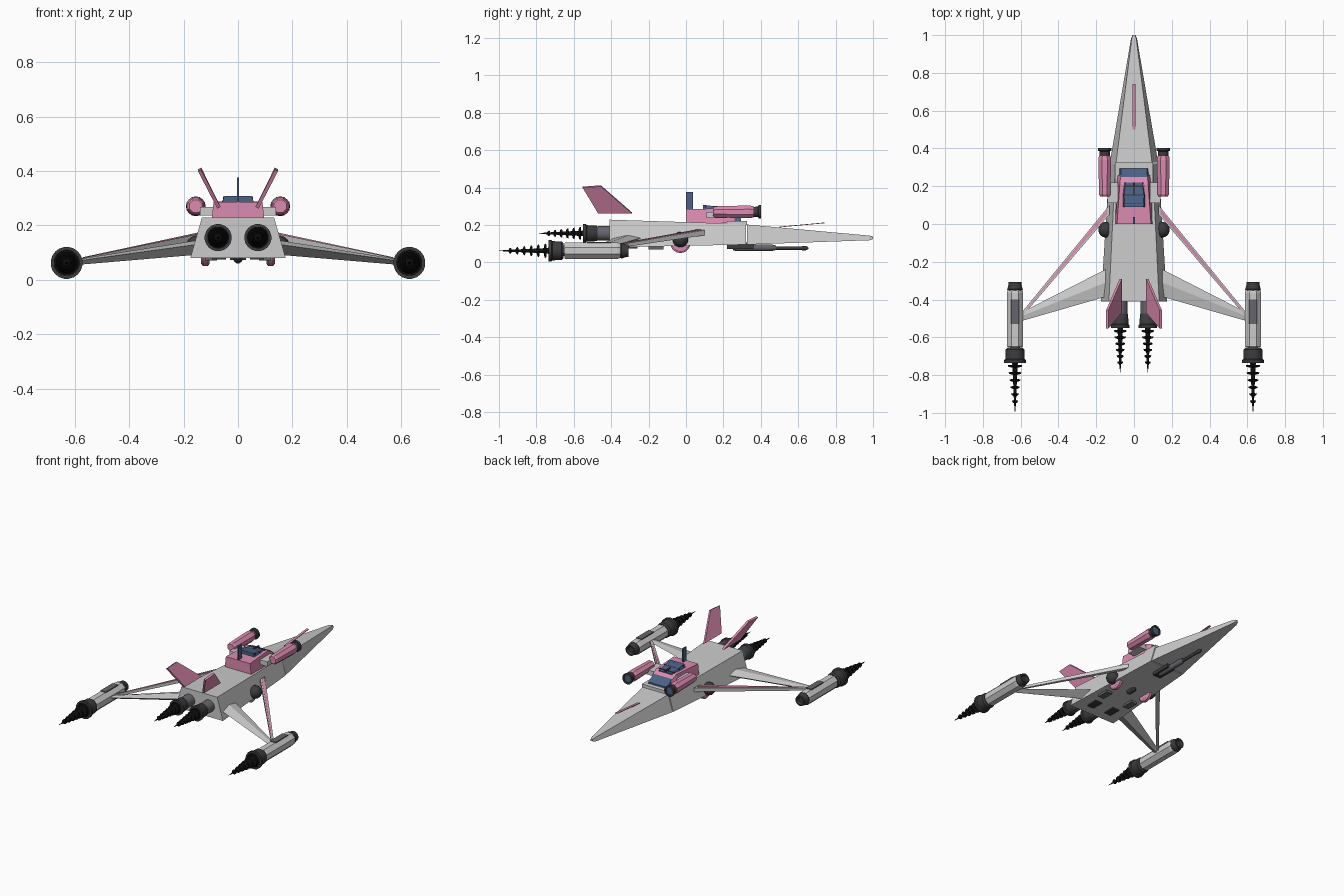
import bpy, bmesh, math
from mathutils import Vector

if "Cube" in bpy.data.objects:
    bpy.data.objects.remove(bpy.data.objects["Cube"])


def material(name, rgb):
    m = bpy.data.materials.new(name)
    m.diffuse_color = (*rgb, 1)
    m.use_nodes = True
    m.node_tree.nodes["Principled BSDF"].inputs["Base Color"].default_value = m.diffuse_color
    return m


PINK = material("pink", (0.72, 0.26, 0.44))
DARK = material("dark", (0.045, 0.045, 0.05))
BLACK = material("black", (0.006, 0.006, 0.007))
STEEL = material("steel", (0.13, 0.13, 0.15))
BLUE = material("glass", (0.07, 0.12, 0.24))


def loft(name, sections, mat=None, smooth=False):
    """Skin a list of equal-length closed sections and cap both ends."""
    bm = bmesh.new()
    rings = [[bm.verts.new(p) for p in s] for s in sections]
    n = len(rings[0])
    for a, b in zip(rings, rings[1:]):
        for i in range(n):
            j = (i + 1) % n
            bm.faces.new((a[i], a[j], b[j], b[i]))
    bm.faces.new(rings[0])
    bm.faces.new(rings[-1])
    bmesh.ops.recalc_face_normals(bm, faces=bm.faces)
    me = bpy.data.meshes.new(name)
    bm.to_mesh(me)
    bm.free()
    ob = bpy.data.objects.new(name, me)
    bpy.context.collection.objects.link(ob)
    if mat:
        me.materials.append(mat)
    if smooth:
        bpy.context.view_layer.objects.active = ob
        ob.select_set(True)
        bpy.ops.object.shade_smooth_by_angle(angle=math.radians(35))
        ob.select_set(False)
    return ob


def lathe(name, x, z, profile, mat=None, n=20, smooth=True):
    """Revolve (y, radius) pairs about an axis parallel to y."""
    ang = [2 * math.pi * (i + 0.5) / n for i in range(n)]
    return loft(name, [[(x + r * math.cos(a), y, z + r * math.sin(a)) for a in ang]
                       for y, r in profile], mat, smooth)


def trap(y, bottom, top, z0, z1):
    return [(-bottom, y, z0), (bottom, y, z0), (top, y, z1), (-top, y, z1)]


def box(name, x, y, z, mat=None):
    """Box from (min, max) pairs."""
    return loft(name, [[(x[0], v, z[0]), (x[1], v, z[0]), (x[1], v, z[1]), (x[0], v, z[1])]
                       for v in y], mat)


def span(c, h):
    return (c - h, c + h)


def engine(name, x, z, y, r, length):
    """Hollow flared nozzle whose lip is at y, with a ringed spike behind it."""
    lathe(name + "_nozzle", x, z, [(y + .08, r * .7), (y + .07, r * .85), (y + .02, r * .88), (y + .015, r),
                                   (y, r), (y, r * .8), (y + .04, r * .6)], DARK)
    lathe(name + "_throat", x, z, [(y + .004, r * .78), (y + .006, r * .78)], BLACK)
    prof, k = [(y + .006, r * .35)], 6
    for i in range(k):
        t, f = y - .01 - length * .85 * i / k, 1 - i / k
        core, ring = .004 + .01 * f, .011 + r * .5 * f
        prof += [(t, core), (t - .003, ring), (t - .011, ring * .9), (t - .016, core)]
    lathe(name + "_spike", x, z, prof + [(y - length, .0006)], BLACK, 12)


# Fuselage and nose
loft("fuselage", [trap(-.41, .175, .133, .08, .228), trap(.32, .13, .098, .095, .205)])
loft("nose", [trap(.325, .128, .095, .095, .202), trap(.98, .016, .012, .118, .143),
              trap(1.0, .008, .006, .124, .138)])
loft("nose_strip", [[(-.008, y, z), (.008, y, z), (.008, y, z + .004), (-.008, y, z + .004)]
                    for y, z in ((.50, .187), (.74, .209))], PINK)
box("canopy_apron", (-.1, .1), (.22, .325), (.2, .222))

# Cockpit with glazing and rear blade antenna
loft("cockpit", [trap(0, .098, .09, .21, .285), trap(.21, .095, .075, .21, .288),
                 trap(.26, .088, .07, .21, .262)], PINK)
loft("windshield", [trap(.25, .08, .068, .215, .272), trap(.295, .078, .07, .215, .232)], BLUE)
loft("roof_window", [trap(.09, .06, .05, .28, .308), trap(.15, .062, .052, .28, .3),
                     trap(.22, .055, .045, .28, .289)], BLUE)
for y in (.105, .15, .2):
    box("window_bar", (-.056, .056), span(y, .005), (.285, .306 - (y - .1) * .12), DARK)
box("window_spine", (-.005, .005), (.09, .22), (.28, .3), DARK)
box("blade_antenna", (-.004, .004), (0, .037), (.28, .376), BLUE)

# Belly gun and belly fittings
box("belly_gun_mount", (-.03, .03), (.22, .36), (.072, .105), DARK)
lathe("belly_gun_body", 0, .078, [(.25, .014), (.27, .018), (.46, .018), (.48, .013)], STEEL, 12)
lathe("belly_gun_barrel", 0, .076, [(.47, .01), (.62, .01), (.62, .013), (.64, .013), (.655, .004)], DARK, 12)

for s, side in ((-1, "left"), (1, "right")):
    # Shoulder pods
    px = s * .155
    lathe(side + "_shoulder_pod", px, .27, [(.145, .025), (.155, .032), (.34, .037), (.36, .033)], PINK, 8, False)
    lathe(side + "_pod_muzzle", px, .27, [(.355, .027), (.385, .028), (.388, .036), (.402, .036),
                                          (.402, .026), (.38, .02)], DARK)
    lathe(side + "_pod_lens", px, .27, [(.394, .026), (.396, .026)], BLUE)
    box(side + "_pod_arm", sorted((s * .085, s * .14)), (.11, .22), (.237, .268))

    # Tail fins, canted outward
    off = Vector((s * .006, 0, -.003))
    fin = [Vector(p) for p in ((s * .07, -.29, .265), (s * .07, -.47, .265),
                               (s * .141, -.553, .402), (s * .141, -.455, .409))]
    loft(side + "_tail_fin", [[p - off for p in fin], [p + off for p in fin]], PINK)

    # Main engines
    lathe(side + "_engine_casing", s * .073, .155, [(-.40, .04), (-.49, .038)], STEEL)
    engine(side + "_main", s * .073, .155, -.55, .05, .235)

    # Swept rear wing and forward brace with its stripe
    loft(side + "_wing", [[(s * .15, -.24, .13), (s * .15, -.31, .145), (s * .15, -.385, .13), (s * .15, -.31, .092)],
                          [(s * .6, -.47, .068), (s * .6, -.49, .074), (s * .6, -.515, .068), (s * .6, -.49, .054)]])
    loft(side + "_brace", [[(s * .13, .1, .145), (s * .13, .1, .172), (s * .13, .05, .172), (s * .13, .05, .145)],
                           [(s * .6, -.475, .06), (s * .6, -.475, .075), (s * .6, -.5, .075), (s * .6, -.5, .06)]])
    loft(side + "_brace_stripe", [[(s * .14, .08, .155), (s * .14, .08, .175), (s * .14, .052, .175), (s * .14, .052, .155)],
                                  [(s * .57, -.45, .07), (s * .57, -.45, .083), (s * .57, -.457, .083), (s * .57, -.457, .07)]], PINK)

    # Wingtip engine pods
    x, z = s * .63, .062
    lathe(side + "_outer_pod", x, z, [(-.665, .03), (-.65, .03), (-.65, .044), (-.645, .047),
                                      (-.365, .047), (-.35, .042)], None, 8, False)
    lathe(side + "_outer_intake", x, z, [(-.355, .038), (-.345, .042), (-.32, .034), (-.308, .034),
                                         (-.308, .026), (-.325, .02)], DARK)
    box(side + "_outer_panel", span(x, .02), (-.53, -.4), (z + .03, z + .048), STEEL)
    engine(side + "_outer", x, z, -.735, .059, .265)

    # Side ball joint and pink belly disc
    R = .042
    ball = lathe(side + "_brace_joint", s * .148, .122,
                 [(-.03 - R * math.cos(t * math.pi / 8), max(.001, R * math.sin(t * math.pi / 8)))
                  for t in range(9)], DARK, 16)
    loft(side + "_belly_disc", [[(s * .12 + w, -.03 + r * math.cos(k * math.pi / 10), .105 + r * math.sin(k * math.pi / 10))
                                 for k in range(20)] for w, r in ((-.016, .045), (-.009, .055), (.009, .055), (.016, .045))],
         PINK, True)
    box(side + "_belly_vent", span(s * .1, .022), (-.2, -.12), (.07, .09), STEEL)
    box(side + "_belly_tail_vent", span(s * .07, .025), (-.34, -.26), (.074, .09), DARK)
lathe("belly_sensor", 0, .082, [(-.06, .008), (-.05, .018), (0, .018), (.01, .008)], DARK, 12)
